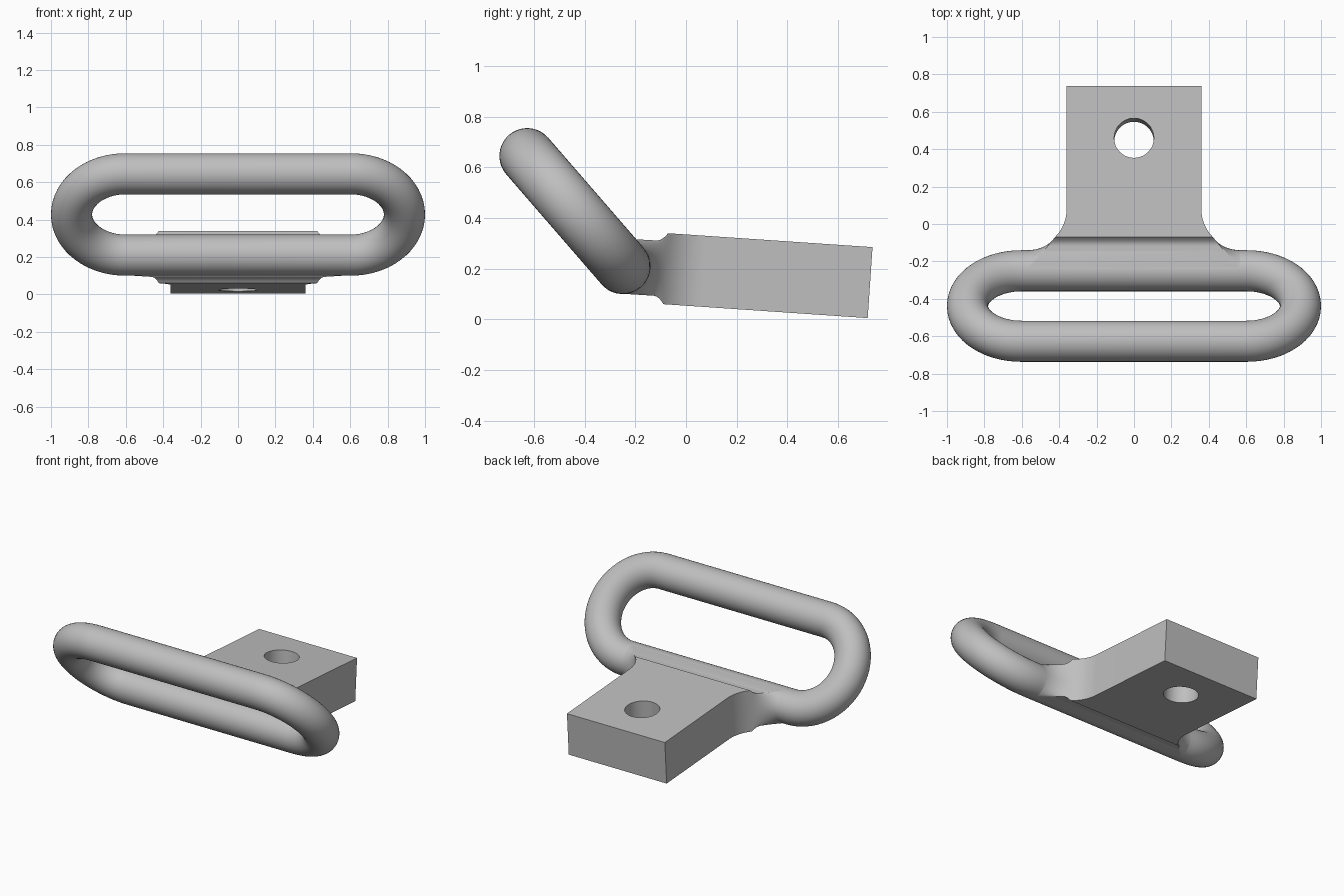
import bpy
import bmesh
from math import sin, cos, asin, pi, radians
from mathutils import Vector

cube = bpy.data.objects.get("Cube")
if cube:
    bpy.data.objects.remove(cube)

# Single plain metal colour
metal = bpy.data.materials.new("light_grey_metal")
metal.use_nodes = True
grey = (0.52, 0.52, 0.52, 1)
metal.diffuse_color = grey
metal.node_tree.nodes["Principled BSDF"].inputs["Base Color"].default_value = grey


def loft(name, sections, close_ends=False):
    """Skin closed loops of points; open lofts get mirrored strip caps."""
    bm = bmesh.new()
    rows = [[bm.verts.new(p) for p in s] for s in sections]
    n = len(rows[0])
    pairs = list(zip(rows, rows[1:]))
    if not close_ends:
        pairs.append((rows[-1], rows[0]))
    for a, b in pairs:
        for i in range(n):
            j = (i + 1) % n
            bm.faces.new((a[i], a[j], b[j], b[i]))
    if close_ends:
        bm.faces.new(rows[0])
        end = rows[-1]
        for i in range(n // 2 - 1):
            bm.faces.new((end[i], end[i + 1], end[n - 2 - i], end[n - 1 - i]))
    bmesh.ops.recalc_face_normals(bm, faces=bm.faces)
    mesh = bpy.data.meshes.new(name)
    bm.to_mesh(mesh)
    bm.free()
    mesh.materials.append(metal)
    obj = bpy.data.objects.new(name, mesh)
    bpy.context.collection.objects.link(obj)
    return obj


def activate(obj):
    bpy.ops.object.select_all(action='DESELECT')
    obj.select_set(True)
    bpy.context.view_layer.objects.active = obj


# Strap loop: round bar swept along a tilted stadium
TUBE = 0.11
low, high = Vector((0, -0.25, 0.21)), Vector((0, -0.627, 0.645))
middle = (low + high) / 2
up = (high - low).normalized()
end_radius = (high - low).length / 2
side = Vector((1, 0, 0))
normal = side.cross(up)
straight = 1 - TUBE - end_radius
loop_sections = []
for sign in (1, -1):
    for k in range(33):
        a = -pi / 2 + pi * k / 32
        out = sign * (side * cos(a) + up * sin(a))
        centre = middle + side * sign * straight + out * end_radius
        loop_sections.append([centre + TUBE * (out * cos(b) + normal * sin(b))
                              for b in (2 * pi * i / 40 for i in range(40))])
loop = loft("strap_loop", loop_sections)

# Mounting tang: slab that flares through a fillet into the loop
HALF, FILLET, SLOPE = 0.36, 0.21, 0.068
CX, CY, CREASE = HALF + FILLET, 0.07, -0.08
crease_angle = asin((CY - CREASE) / FILLET)
crease_x = CX - FILLET * cos(crease_angle)
STEPS = 16


def tang_section(mid, edge, zc, h, tilt):
    right = []
    for i in range(STEPS + 1):
        phi = -pi / 2 + pi * i / STEPS
        x, y = Vector(mid).lerp(Vector(edge), 1 - cos(phi))
        dz = h * sin(phi)
        right.append(Vector((x, y + tilt * dz, zc + dz)))
    return right + [Vector((-p.x, p.y, p.z)) for p in reversed(right)]


def slab_height(y):
    return 0.2 - SLOPE * (y - CREASE)


sections = [tang_section((HALF, 0.727), (HALF, 0.727), slab_height(0.727), 0.14, SLOPE)]
for k in range(11):
    a = crease_angle * k / 10
    p = (CX - FILLET * cos(a), CY - FILLET * sin(a))
    sections.append(tang_section(p, p, slab_height(p[1]), 0.14, SLOPE))
for k in range(1, 19):
    s = k / 18
    a = crease_angle + (pi / 2 - crease_angle) * s
    p = (CX - FILLET * cos(a), CY - FILLET * sin(a))
    edge = Vector((crease_x, CREASE)).lerp(Vector((CX, low.y)), s)
    h = 0.109 + 0.031 * max(0, 1 - 4 * s) ** 2
    sections.append(tang_section(p, edge, 0.2 + 0.01 * s, h, SLOPE * (1 - s)))
tang = loft("mounting_tang", sections, close_ends=True)

# Bolt hole drilled square to the slab
bpy.ops.mesh.primitive_cylinder_add(vertices=64, radius=0.106, depth=0.8,
                                    location=(0, 0.45, slab_height(0.45)),
                                    rotation=(-SLOPE, 0, 0))
cutter = bpy.context.object
cutter.name = "bolt_hole_cutter"
cutter.hide_render = True
cutter.data.materials.append(metal)
drill = tang.modifiers.new("bolt_hole", 'BOOLEAN')
drill.operation = 'DIFFERENCE'
drill.solver = 'EXACT'
drill.object = cutter
activate(tang)
bpy.ops.object.modifier_apply(modifier=drill.name)
bpy.data.objects.remove(cutter)

# Smooth curved surfaces, keep machined edges crisp
for obj in (loop, tang):
    activate(obj)
    bpy.ops.object.shade_smooth_by_angle(angle=radians(25))
